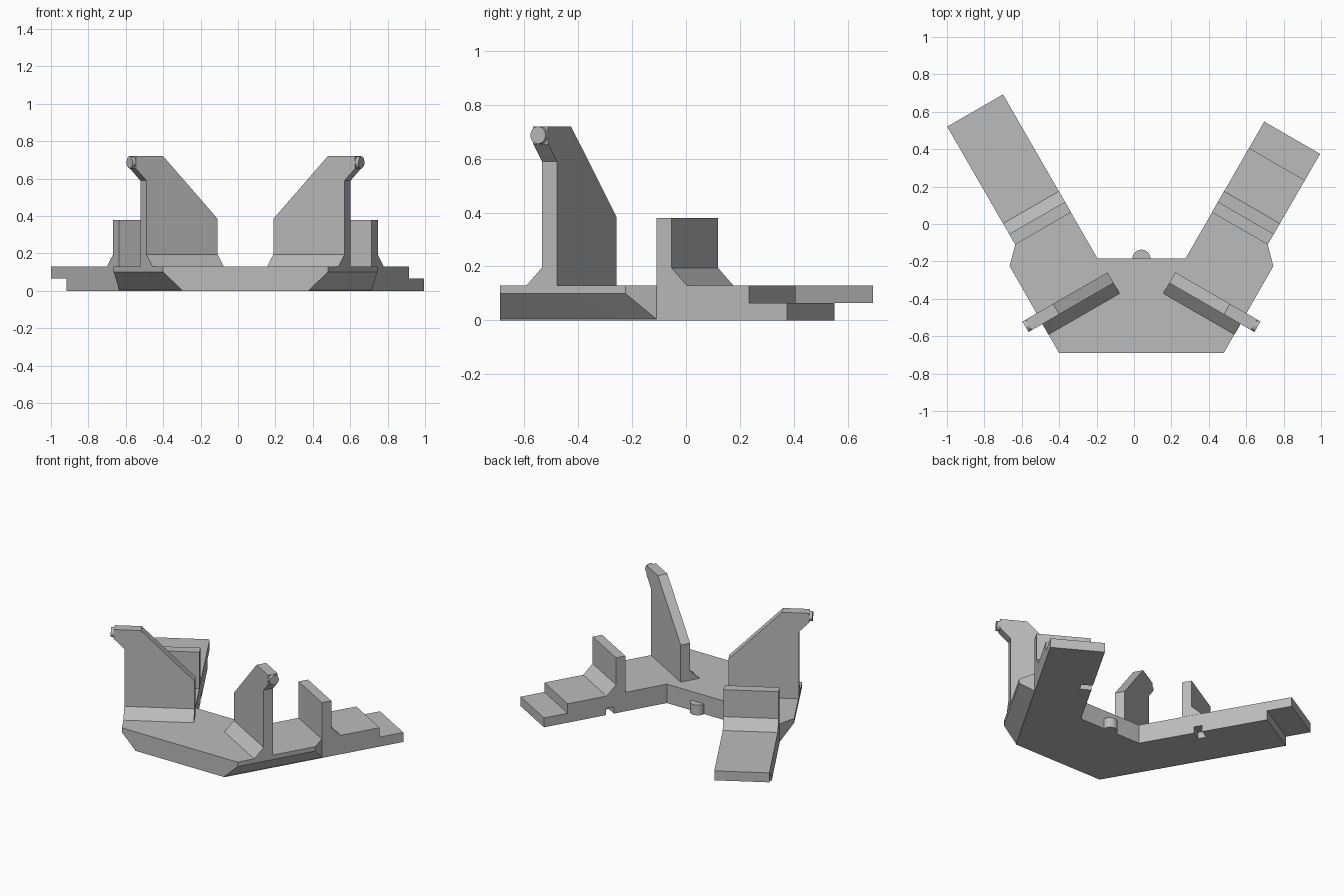
import bpy, bmesh, math
from mathutils import Vector

cube = bpy.data.objects.get("Cube")
if cube:
    bpy.data.objects.remove(cube)

grey = bpy.data.materials.new("plain grey")
grey.use_nodes = True
COLOUR = (0.5, 0.5, 0.5, 1)
grey.diffuse_color = COLOUR
grey.node_tree.nodes["Principled BSDF"].inputs["Base Color"].default_value = COLOUR

MID = 0.04                 # mirror plane of the frame
TOP = 0.13                 # top of the base plate
WIDTH = 0.345              # arm width
T = 0.065                  # plate thickness
C, S = math.cos(math.pi / 6), 0.5
ARM = (0.675, -0.11)       # outer corner where each arm begins
TOWER = (0.53, -0.535)     # outer front foot of each tower


def place(side, u, y, z=0):
    """Outward distance u from the mirror plane to world space."""
    return Vector((MID + side * u, y, z))


def local(side, origin, s, t, z=0):
    """s runs inward across the arm, t runs outward along the arm."""
    return place(side, origin[0] - C * s + S * t, origin[1] + S * s + C * t, z)


def finish(bm, name):
    bmesh.ops.recalc_face_normals(bm, faces=bm.faces)
    mesh = bpy.data.meshes.new(name)
    bm.to_mesh(mesh)
    bm.free()
    ob = bpy.data.objects.new(name, mesh)
    mesh.materials.append(grey)
    bpy.context.collection.objects.link(ob)
    return ob


def prism(name, points, vec):
    bm = bmesh.new()
    face = bm.faces.new([bm.verts.new(p) for p in points])
    out = bmesh.ops.extrude_face_region(bm, geom=[face])
    verts = [v for v in out["geom"] if isinstance(v, bmesh.types.BMVert)]
    bmesh.ops.translate(bm, verts=verts, vec=vec)
    return finish(bm, name)


def hull(name, points):
    bm = bmesh.new()
    verts = [bm.verts.new(p) for p in points]
    bmesh.ops.convex_hull(bm, input=verts)
    bmesh.ops.dissolve_limit(bm, angle_limit=0.02, verts=bm.verts, edges=bm.edges)
    return finish(bm, name)


def block(side, origin, s0, s1, t0, t1, z0, z1):
    pts = [local(side, origin, s, t, z0) for s, t in ((s0, t0), (s1, t0), (s1, t1), (s0, t1))]
    return prism("block", pts, (0, 0, z1 - z0))


def rod(start, end, radius):
    axis = end - start
    bm = bmesh.new()
    bmesh.ops.create_cone(bm, cap_ends=True, segments=24, radius1=radius,
                          radius2=radius, depth=axis.length)
    turn = axis.to_track_quat("Z", "Y").to_matrix().to_4x4()
    turn.translation = (start + end) / 2
    bm.transform(turn)
    return finish(bm, "rod")


def drill(p, radius, z0=-0.05, z1=0.25):
    return rod(Vector((p.x, p.y, z0)), Vector((p.x, p.y, z1)), radius)


def combine(ob, helpers, operation):
    for h in helpers:
        mod = ob.modifiers.new(operation, "BOOLEAN")
        mod.operation, mod.solver, mod.object = operation, "EXACT", h
    graph = bpy.context.evaluated_depsgraph_get()
    mesh = bpy.data.meshes.new_from_object(ob.evaluated_get(graph))
    ob.modifiers.clear()
    ob.data = mesh
    for h in helpers:
        bpy.data.objects.remove(h)


def smooth(ob):
    bpy.ops.object.select_all(action="DESELECT")
    ob.select_set(True)
    bpy.context.view_layer.objects.active = ob
    bpy.ops.object.shade_smooth_by_angle(angle=math.radians(30))


# Base plate with two splayed arms, the right one longer
LENGTH = {-1: 0.728, 1: 0.56}


def half_outline(side):
    return [place(side, 0.34, -0.69), place(side, *ARM),
            local(side, ARM, 0, LENGTH[side]), local(side, ARM, WIDTH, LENGTH[side]),
            place(side, 0.235, -0.185)]


base = prism("base_plate", half_outline(1) + half_outline(-1)[::-1], (0, 0, TOP))

# Undercut wings at the outer corners and the small cable eye at the back
extras = [drill(place(1, 0, -0.185), 0.048, 0, 0.07)]
for side in (-1, 1):
    inner, outer = ((0.34, -0.69), ARM), ((0.44, -0.69), (0.705, -0.225))
    extras.append(hull("wing", [place(side, *p, z) for p in inner for z in (0.005, TOP)]
                       + [place(side, *p, z) for p in outer for z in (0.1, TOP)]))
combine(base, extras, "UNION")

# Half laps, screw holes, counterbores and nut slots
cuts = [block(-1, ARM, -0.1, 0.5, LENGTH[-1] - 0.163, 1, -0.1, T),
        block(1, ARM, -0.1, 0.5, LENGTH[1] - 0.163, 1, T, 0.3),
        drill(place(1, 0, -0.185), 0.026, -0.05, 0.08)]
for side in (-1, 1):
    for u, y in ((0.095, -0.535), (0.477, -0.33), (0.58, -0.155)):
        cuts += [drill(place(side, u, y), 0.023), drill(place(side, u, y), 0.04, -0.05, 0.05)]
    cuts.append(drill(place(side, 0.467, -0.065), 0.019))
    cuts.append(drill(local(side, ARM, 0.2, 0.127), 0.018))
    cuts.append(block(side, ARM, 0.27, 0.4, 0.08, 0.135, -0.05, 0.045))
for u, y in ((0.9, 0.51), (0.8, 0.57)):
    cuts.append(drill(place(-1, u, y), 0.019))
for u, y in ((0.715, 0.425), (0.815, 0.37)):
    cuts += [drill(place(1, u, y), 0.024), drill(place(1, u, y), 0.04, -0.05, 0.03)]
combine(base, cuts, "DIFFERENCE")
smooth(base)

TOWER_SHAPE = ((0, TOP), (0, 0.59), (-0.065, 0.655), (-0.065, 0.72),
               (0.104, 0.72), (0.44, 0.385), (0.44, TOP))
FOOT_SHAPE = ((0.01, TOP), (-T, TOP), (0, 0.195), (0.01, 0.195))
BRACKET_SHAPE = ((0, TOP), (2 * T, TOP), (T, TOP + T), (T, 0.38), (0, 0.38))

for side, word in ((-1, "right"), (1, "left")):
    def along(origin, s):
        return local(side, origin, s, 0) - local(side, origin, 0, 0)

    def cross_holes(origin, spots):
        return [rod(local(side, origin, s, -0.1, z), local(side, origin, s, 0.2, z), 0.019)
                for s, z in spots]

    # Tall front tower with sloped back, foot fillet and drilled beak
    thick = local(side, TOWER, 0, T) - local(side, TOWER, 0, 0)
    tower = prism(word + "_tower", [local(side, TOWER, s, 0, z) for s, z in TOWER_SHAPE], thick)
    foot = prism("foot", [local(side, TOWER, 0, t, z) for t, z in FOOT_SHAPE], along(TOWER, 0.44))
    beak = rod(local(side, TOWER, -0.085, T / 2, 0.687),
               local(side, TOWER, -0.02, T / 2, 0.687), 0.0322)
    combine(tower, [foot, beak], "UNION")
    bore = rod(local(side, TOWER, -0.15, T / 2, 0.687),
               local(side, TOWER, 0.0, T / 2, 0.687), 0.017)
    spots = ((0.143, 0.63), (0.143, 0.325), (0.295, 0.325))
    combine(tower, [bore] + cross_holes(TOWER, spots), "DIFFERENCE")
    smooth(tower)

    # Short rear bracket standing across the arm
    bracket = prism(word + "_bracket", [local(side, ARM, 0, t, z) for t, z in BRACKET_SHAPE],
                    along(ARM, WIDTH))
    holes = cross_holes(ARM, ((0.052, 0.32), (0.2, 0.32)))
    holes.append(drill(local(side, ARM, 0.2, 0.127), 0.018, 0.05, 0.3))
    combine(bracket, holes, "DIFFERENCE")
    smooth(bracket)
